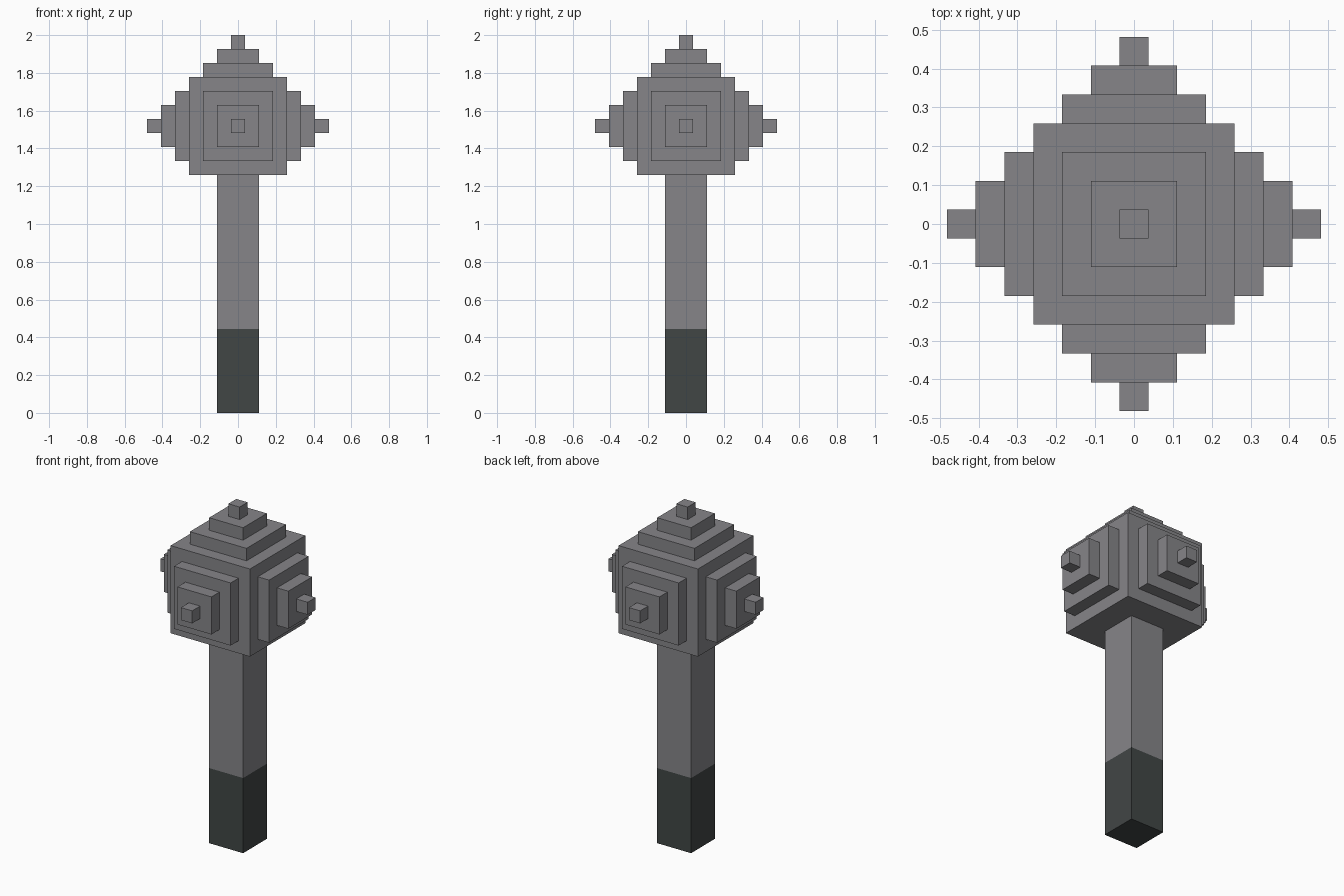
import bpy, bmesh
from mathutils import Vector

if "Cube" in bpy.data.objects:
    bpy.data.objects.remove(bpy.data.objects["Cube"], do_unlink=True)

U = 2 / 27  # one block of the stepped design


def make_material(name, color):
    mat = bpy.data.materials.new(name)
    mat.use_nodes = True
    mat.diffuse_color = color
    bsdf = mat.node_tree.nodes["Principled BSDF"]
    bsdf.inputs["Base Color"].default_value = color
    bsdf.inputs["Roughness"].default_value = 0.8
    return mat


stone = make_material("stone grey", (0.238, 0.235, 0.250, 1))
dark = make_material("dark grip", (0.053, 0.061, 0.060, 1))


def box(bm, width, z0, z1):
    """Square box centred on the z axis, sizes in blocks."""
    verts = bmesh.ops.create_cube(bm, size=1)["verts"]
    for v in verts:
        v.co = Vector((v.co.x * width, v.co.y * width,
                       z0 + (v.co.z + 0.5) * (z1 - z0))) * U


def finish(bm, name, mat):
    bmesh.ops.recalc_face_normals(bm, faces=bm.faces)
    mesh = bpy.data.meshes.new(name)
    bm.to_mesh(mesh)
    bm.free()
    mesh.materials.append(mat)
    obj = bpy.data.objects.new(name, mesh)
    bpy.context.collection.objects.link(obj)
    return obj


# Grip and shaft
for name, z0, z1, mat in (("grip", 0, 6, dark), ("shaft", 6, 17, stone)):
    bm = bmesh.new()
    box(bm, 3, z0, z1)
    finish(bm, name, mat)

# Head: a cube with a three-step stud rising from every face but the bottom
bm = bmesh.new()
box(bm, 7, 17, 24)
bm.normal_update()
for face in [f for f in bm.faces if f.normal.z > -0.5]:
    normal = face.normal.copy()
    for step in range(3):
        bmesh.ops.inset_region(bm, faces=[face], thickness=U, use_even_offset=True)
        face = bmesh.ops.extrude_discrete_faces(bm, faces=[face])["faces"][0]
        bmesh.ops.translate(bm, verts=face.verts, vec=normal * U)
finish(bm, "head", stone)
